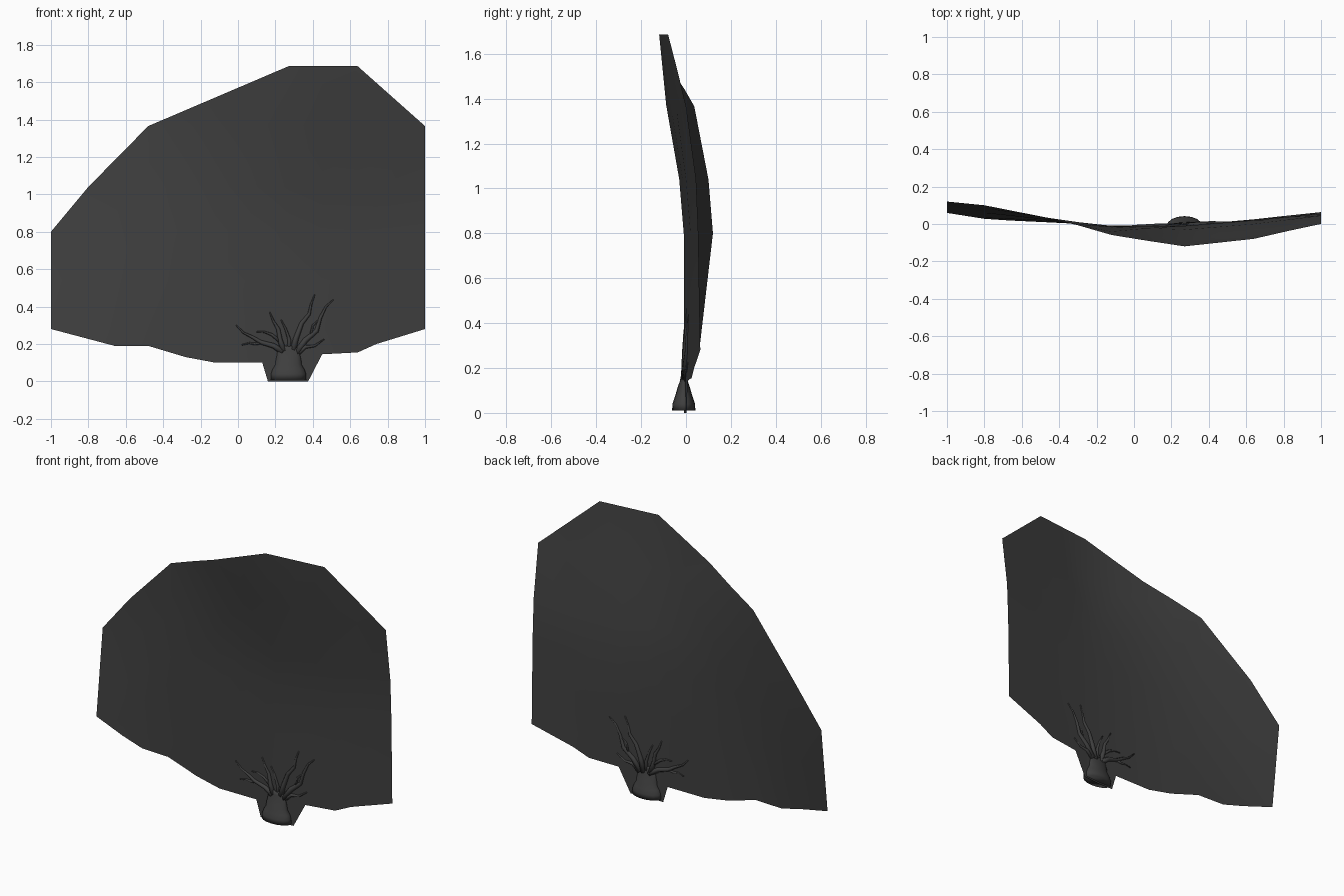
import bpy, bmesh, math
from mathutils import Vector

if "Cube" in bpy.data.objects:
    bpy.data.objects.remove(bpy.data.objects["Cube"])

mat = bpy.data.materials.new("dark_grey")
mat.diffuse_color = (0.05, 0.05, 0.05, 1)
mat.use_nodes = True
mat.node_tree.nodes["Principled BSDF"].inputs["Base Color"].default_value = mat.diffuse_color


def add_object(name, bm):
    me = bpy.data.meshes.new(name)
    bm.to_mesh(me)
    bm.free()
    for p in me.polygons:
        p.use_smooth = True
    me.materials.append(mat)
    ob = bpy.data.objects.new(name, me)
    bpy.context.collection.objects.link(ob)
    return ob


# Gentle warp of the fan: depth y sampled on columns (x) and rows (z)
COLS = [-1, -0.8, -0.48, -0.12, 0.27, 0.64, 1]
ROWS = [0.2, 0.8, 1.04, 1.37, 1.69]
DEPTH = [
    [0.05, 0.025, 0.01, -0.008, -0.008, 0.025, 0.065],
    [0.12, 0.085, 0.025, -0.01, -0.01, 0.02, 0.055],
    [0.13, 0.10, 0.035, -0.015, -0.03, 0.00, 0.045],
    [0.13, 0.10, 0.037, -0.04, -0.088, -0.045, 0.00],
    [0.13, 0.10, 0.03, -0.08, -0.12, -0.08, -0.03],
]


def locate(vals, v):
    v = min(max(v, vals[0]), vals[-1])
    i = 0
    while i < len(vals) - 2 and v > vals[i + 1]:
        i += 1
    return i, (v - vals[i]) / (vals[i + 1] - vals[i])


def depth(x, z):
    i, u = locate(COLS, x)
    j, w = locate(ROWS, z)
    a = DEPTH[j][i] * (1 - u) + DEPTH[j][i + 1] * u
    b = DEPTH[j + 1][i] * (1 - u) + DEPTH[j + 1][i + 1] * u
    return a * (1 - w) + b * w


# Fan sheet: flat outline sliced into a grid, then warped
OUTLINE = [(-1, 0.28), (-0.66, 0.19), (-0.48, 0.19), (-0.28, 0.13), (-0.12, 0.1),
           (0.13, 0.1), (0.16, 0), (0.375, 0), (0.45, 0.145), (0.64, 0.155),
           (0.74, 0.2), (1, 0.28), (1, 1.365), (0.64, 1.685), (0.27, 1.685),
           (-0.48, 1.365), (-0.8, 1.04), (-1, 0.8)]
bm = bmesh.new()
bm.faces.new([bm.verts.new((x, 0, z)) for x, z in OUTLINE])


def slice_at(co, no):
    bmesh.ops.bisect_plane(bm, geom=bm.verts[:] + bm.edges[:] + bm.faces[:],
                           plane_co=co, plane_no=no, dist=1e-4)


for x in COLS[1:-1] + [-0.3, 0.07, 0.45, 0.82]:
    slice_at((x, 0, 0), (1, 0, 0))
for z in ROWS[1:-1] + [0.28, 0.54]:
    slice_at((0, 0, z), (0, 0, 1))
for v in bm.verts:
    v.co.y = depth(v.co.x, v.co.z)
bmesh.ops.triangulate(bm, faces=bm.faces[:])
add_object("fan_sheet", bm)

# Trunk: elliptical rings (z, half width, half depth)
RINGS = [(0.01, 0.095, 0.052), (0.04, 0.094, 0.05), (0.065, 0.085, 0.042),
         (0.09, 0.07, 0.034), (0.115, 0.068, 0.027), (0.14, 0.062, 0.018),
         (0.17, 0.058, 0.012), (0.19, 0.03, 0.007)]
SIDES = 16
bm = bmesh.new()
loops = []
for z, rx, ry in RINGS:
    loops.append([bm.verts.new((0.27 + rx * math.cos(2 * math.pi * k / SIDES),
                                -0.01 + ry * math.sin(2 * math.pi * k / SIDES), z))
                  for k in range(SIDES)])
for a, b in zip(loops, loops[1:]):
    for k in range(SIDES):
        n = (k + 1) % SIDES
        bm.faces.new((a[k], a[n], b[n], b[k]))
bm.faces.new(loops[0][::-1])
bm.faces.new(loops[-1])
trunk = add_object("trunk", bm)


# Branches: tapering tubes that hug the sheet
def branch(name, pts, r0, r1=0.003, sides=6):
    path = [Vector((x, depth(x, z), z)) for x, z in pts]
    bm = bmesh.new()
    rings = []
    for i, p in enumerate(path):
        t = (path[min(i + 1, len(path) - 1)] - path[max(i - 1, 0)]).normalized()
        side = t.cross(Vector((0, 1, 0))).normalized()
        up = side.cross(t)
        r = r0 + (r1 - r0) * i / (len(path) - 1)
        rings.append([bm.verts.new(p + r * (side * math.cos(a) + up * math.sin(a)))
                      for a in (2 * math.pi * k / sides for k in range(sides))])
    for a, b in zip(rings, rings[1:]):
        for k in range(sides):
            n = (k + 1) % sides
            bm.faces.new((a[k], a[n], b[n], b[k]))
    bm.faces.new(rings[-1])
    bm.faces.new(rings[0][::-1])
    bmesh.ops.recalc_face_normals(bm, faces=bm.faces[:])
    add_object(name, bm)


BRANCHES = [
    ([(0.25, 0.15), (0.19, 0.19), (0.12, 0.21), (0.08, 0.235), (0.03, 0.26), (-0.01, 0.3)], 0.017),
    ([(0.13, 0.208), (0.09, 0.2), (0.06, 0.205), (0.02, 0.195)], 0.009),
    ([(0.25, 0.15), (0.225, 0.22), (0.215, 0.28), (0.19, 0.32), (0.17, 0.37)], 0.017),
    ([(0.23, 0.21), (0.18, 0.25), (0.14, 0.265), (0.1, 0.265)], 0.01),
    ([(0.29, 0.15), (0.31, 0.23), (0.34, 0.31), (0.38, 0.36), (0.39, 0.41), (0.41, 0.465)], 0.018),
    ([(0.31, 0.15), (0.36, 0.22), (0.42, 0.27), (0.44, 0.34), (0.47, 0.4), (0.51, 0.437)], 0.018),
    ([(0.32, 0.15), (0.36, 0.185), (0.41, 0.19), (0.46, 0.225)], 0.014),
    ([(0.39, 0.25), (0.4, 0.3), (0.45, 0.345)], 0.008),
    ([(0.27, 0.15), (0.275, 0.22), (0.255, 0.28), (0.23, 0.33)], 0.013),
]
for i, (pts, r) in enumerate(BRANCHES):
    branch(f"branch_{i + 1}", pts, r)
